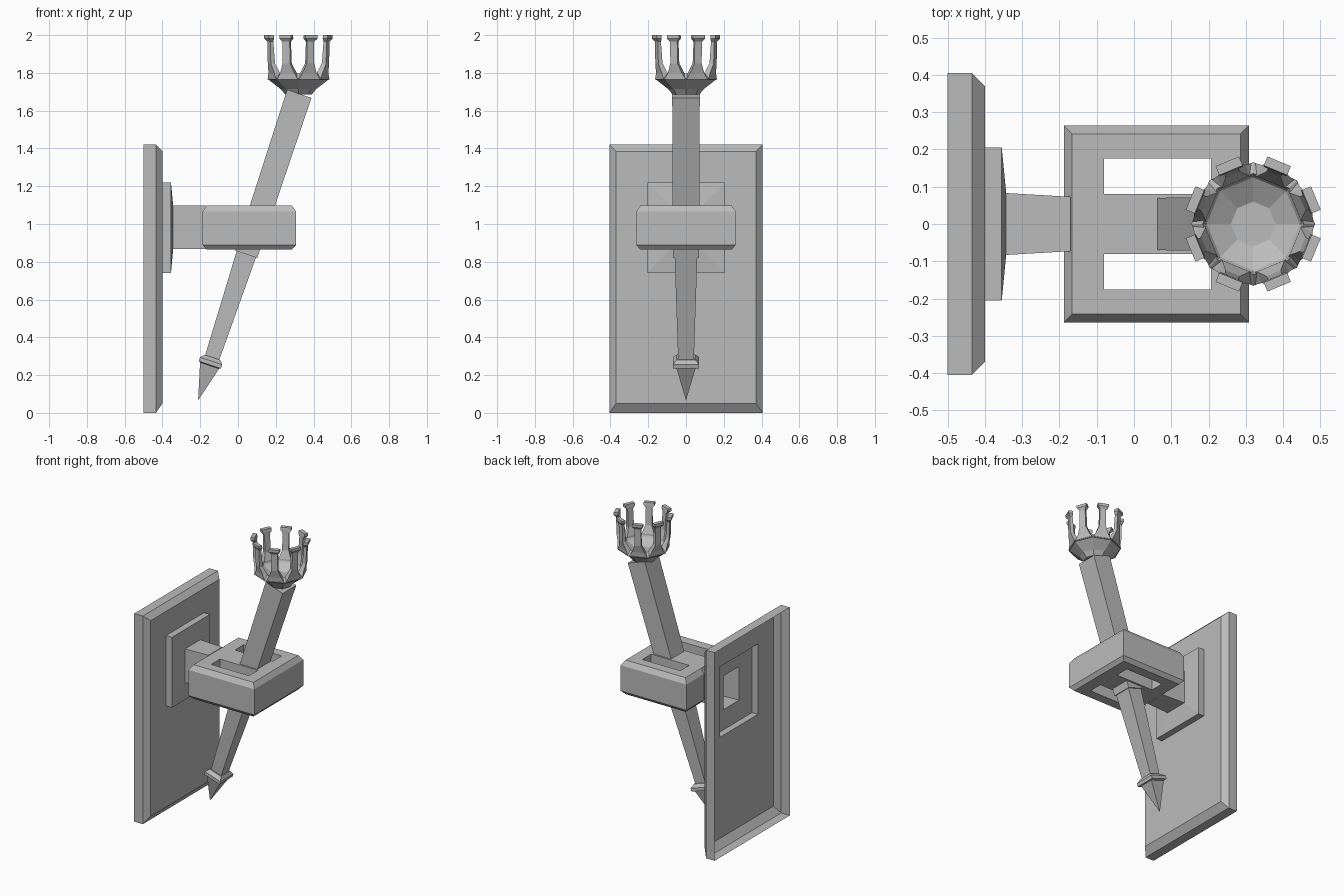
import bpy, bmesh, math
from mathutils import Matrix, Vector

cube = bpy.data.objects.get("Cube")
if cube:
    bpy.data.objects.remove(cube, do_unlink=True)

GREY = (0.5, 0.5, 0.5, 1)
mat = bpy.data.materials.new("stone grey")
mat.use_nodes = True
mat.diffuse_color = GREY
mat.node_tree.nodes["Principled BSDF"].inputs["Base Color"].default_value = GREY


def finish(name, bm, recalc=True):
    if recalc:
        bmesh.ops.recalc_face_normals(bm, faces=bm.faces)
    mesh = bpy.data.meshes.new(name)
    bm.to_mesh(mesh)
    bm.free()
    mesh.materials.append(mat)
    obj = bpy.data.objects.new(name, mesh)
    bpy.context.collection.objects.link(obj)
    return obj


def skin(bm, loops, caps=True):
    """Bridge successive closed loops of points."""
    rings = [[bm.verts.new(p) for p in loop] for loop in loops]
    for a, b in zip(rings, rings[1:]):
        for i in range(len(a)):
            j = (i + 1) % len(a)
            bm.faces.new((a[i], a[j], b[j], b[i]))
    if caps:
        bm.faces.new(rings[0][::-1])
        bm.faces.new(rings[-1])


def rect(u0, u1, v0, v1, d, frame=Matrix()):
    return [frame @ Vector(p) for p in
            ((u0, v0, d), (u1, v0, d), (u1, v1, d), (u0, v1, d))]


# Wall plate, mount and arm: one shell, open at the back
# Rows are: x, half width, bottom, top
to_x = Matrix(((0, 0, 1, 0), (1, 0, 0, 0), (0, 1, 0, 0), (0, 0, 0, 1)))
shell = [(-.5, .405, 0, 1.42), (-.435, .405, 0, 1.42), (-.4, .37, .05, 1.385),
         (-.4, .205, .74, 1.22), (-.355, .205, .74, 1.22),
         (-.343, .083, .868, 1.097), (-.17, .073, .868, 1.097)]
bm = bmesh.new()
skin(bm, [rect(-w, w, lo, hi, x, to_x) for x, w, lo, hi in shell], caps=False)
finish("wall_plate_and_arm", bm, recalc=False)

# Bevelled holder with two openings beside a central bar
bm = bmesh.new()
skin(bm, [rect(-.188 + i, .308 - i, -.264 + i, .264 - i, z)
          for z, i in ((.865, .022), (.89, 0), (1.065, 0), (1.098, .022))])
holder = finish("torch_holder", bm)
for side in (-1, 1):
    bm = bmesh.new()
    lo, hi = sorted((side * .081, side * .176))
    skin(bm, [rect(-.08, .207, lo, hi, z) for z in (.8, 1.2)])
    cutter = finish("opening_cutter", bm)
    cutter.hide_render = True
    mod = holder.modifiers.new("opening", "BOOLEAN")
    mod.operation = "DIFFERENCE"
    mod.solver = "EXACT"
    mod.object = cutter
    bpy.context.view_layer.objects.active = holder
    bpy.ops.object.modifier_apply(modifier=mod.name)
    bpy.data.objects.remove(cutter, do_unlink=True)

# Leaning torch, measured along its axis from the tip
# Rows are: distance, half width across x, half width across y
lean = Matrix.Translation((-.21, 0, .07)) @ Matrix.Rotation(math.atan(.33), 4, "Y")


def torch_part(name, rows):
    bm = bmesh.new()
    skin(bm, [rect(-a, a, -b, b, d, lean) for d, a, b in rows])
    finish(name, bm)


torch_part("upper_shaft", [(.81, .061, .069), (1.705, .068, .073)])
torch_part("lower_shaft", [(.22, .039, .041), (.82, .054, .06)])
torch_part("pointed_tip", [(0, .001, .001), (.19, .053, .05), (.194, .062, .07),
                           (.216, .062, .07), (.236, .045, .05)])

# Eight-sided hollow bowl
CENTRE = Vector((.32, 0, 0))


def octagon(r, z):
    return [CENTRE + Vector((r * math.cos(k * math.pi / 4), r * math.sin(k * math.pi / 4), z))
            for k in range(8)]


bm = bmesh.new()
skin(bm, [octagon(r, z) for r, z in ((.07, 1.685), (.095, 1.715), (.166, 1.77),
                                     (.136, 1.797), (.125, 1.78), (.06, 1.745))])
finish("fire_bowl", bm)

# Prongs around the rim; rows are: height, inner radius, outer radius, half width
prong = [(1.765, .12, .152, .06), (1.8, .122, .155, .04), (1.85, .143, .167, .021),
         (1.965, .152, .17, .02), (1.982, .153, .182, .034), (2, .156, .182, .034)]
for k in range(8):
    turn = Matrix.Translation(CENTRE) @ Matrix.Rotation((k + .5) * math.pi / 4, 4, "Z")
    bm = bmesh.new()
    skin(bm, [rect(r0, r1, -w, w, z, turn) for z, r0, r1, w in prong])
    finish(f"crown_prong_{k + 1}", bm)
